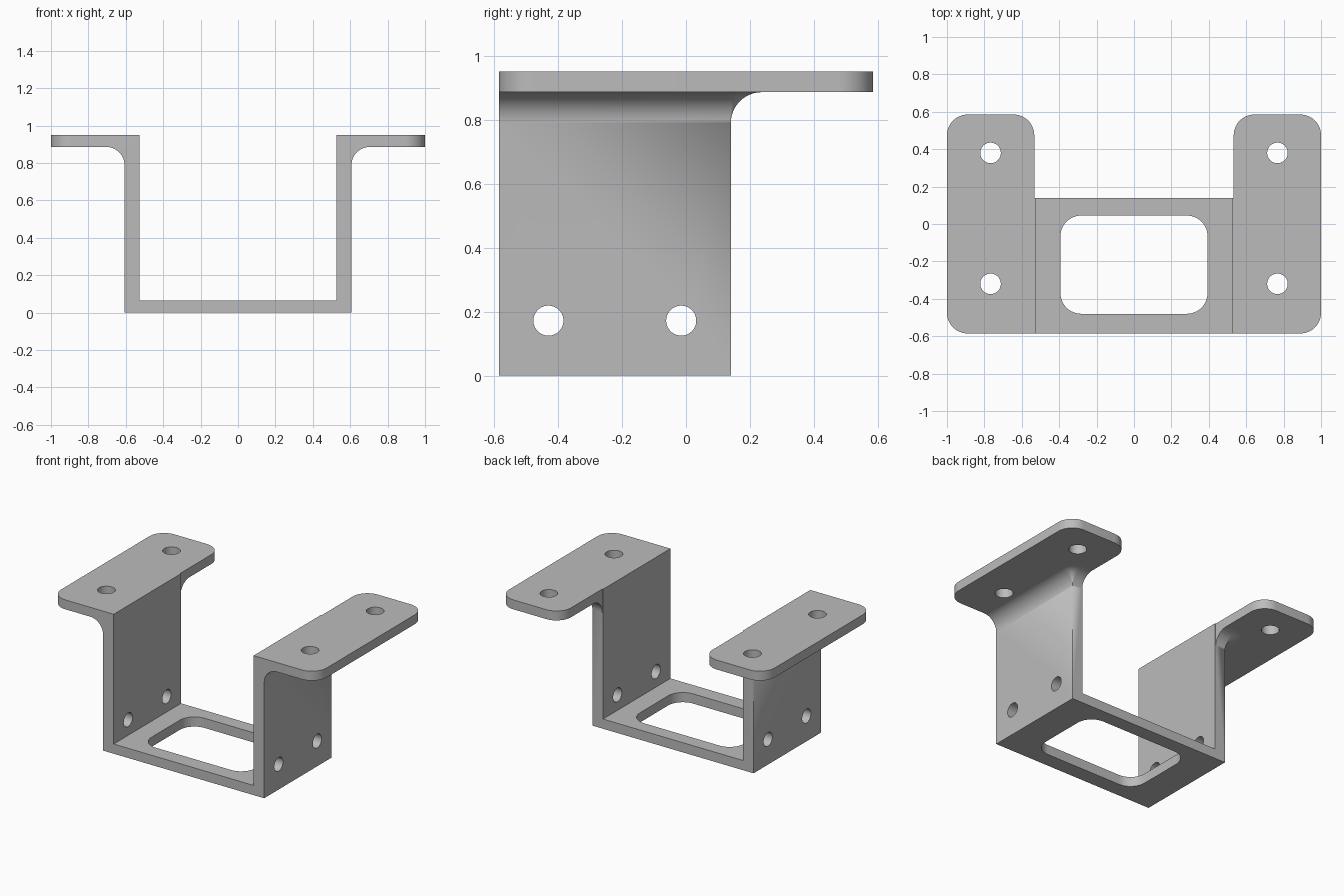
import bpy, bmesh, math
from mathutils import Vector

if "Cube" in bpy.data.objects:
    bpy.data.objects.remove(bpy.data.objects["Cube"])

metal = bpy.data.materials.new("plain grey")
metal.use_nodes = True
GREY = (0.5, 0.5, 0.5, 1)
metal.diffuse_color = GREY
metal.node_tree.nodes["Principled BSDF"].inputs["Base Color"].default_value = GREY

INNER, OUTER, TIP = 0.527, 0.607, 1.0
FRONT, WALL_BACK, BACK = -0.585, 0.14, 0.585
FLOOR, UNDER, TOP = 0.066, 0.886, 0.95
LIP = 0.533          # inner edge of the flange behind the wall
FILLET = 0.097


def arc(cx, cy, r, start, steps=12):
    """Quarter circle, counter-clockwise from start degrees."""
    return [(cx + r * math.cos(math.radians(start + 90 * i / steps)),
             cy + r * math.sin(math.radians(start + 90 * i / steps)))
            for i in range(steps + 1)]


def loft(name, rings):
    """Solid through (outline, height) rings of equal point count."""
    bm = bmesh.new()
    loops = [[bm.verts.new((x, y, z)) for x, y in pts] for pts, z in rings]
    n = len(loops[0])
    bm.faces.new(loops[0][::-1])
    bm.faces.new(loops[-1])
    for a, b in zip(loops, loops[1:]):
        for i in range(n):
            j = (i + 1) % n
            bm.faces.new((a[i], a[j], b[j], b[i]))
    bmesh.ops.remove_doubles(bm, verts=bm.verts, dist=1e-5)
    bmesh.ops.recalc_face_normals(bm, faces=bm.faces)
    mesh = bpy.data.meshes.new(name)
    bm.to_mesh(mesh)
    bm.free()
    mesh.materials.append(metal)
    obj = bpy.data.objects.new(name, mesh)
    bpy.context.collection.objects.link(obj)
    return obj


def mirror_x(obj):
    bm = bmesh.new()
    bm.from_mesh(obj.data)
    for v in bm.verts:
        v.co.x = -v.co.x
    bmesh.ops.reverse_faces(bm, faces=bm.faces)
    bm.to_mesh(obj.data)
    bm.free()


def drill(obj, centre, radius, axis):
    """Cut a round hole through obj along axis."""
    rot = Vector((0, 0, 1)).rotation_difference(Vector(axis)).to_euler()
    bpy.ops.mesh.primitive_cylinder_add(vertices=40, radius=radius, depth=0.3,
                                        location=centre, rotation=rot)
    cut(obj, bpy.context.object)


def cut(obj, cutter):
    mod = obj.modifiers.new("cut", "BOOLEAN")
    mod.operation, mod.solver, mod.object = "DIFFERENCE", "EXACT", cutter
    bpy.context.view_layer.objects.active = obj
    bpy.ops.object.modifier_apply(modifier=mod.name)
    bpy.data.objects.remove(cutter)


def smooth(obj):
    bpy.ops.object.select_all(action="DESELECT")
    obj.select_set(True)
    bpy.context.view_layer.objects.active = obj
    bpy.ops.object.shade_smooth_by_angle(angle=math.radians(30))


def wall_outline(o):
    """Wall footprint grown by o on its outer and rear sides."""
    return ([(INNER, FRONT), (OUTER + o, FRONT)]
            + arc(OUTER, WALL_BACK, o, 0)
            + [(LIP, WALL_BACK + o), (LIP, WALL_BACK), (INNER, WALL_BACK)])


# Floor plate with its rounded rectangular opening
floor = loft("floor_plate", [([(-INNER, FRONT), (INNER, FRONT),
                               (INNER, WALL_BACK), (-INNER, WALL_BACK)], z)
                             for z in (0, FLOOR)])
wx, y0, y1, r = 0.393, -0.48, 0.045, 0.11
window = (arc(wx - r, y1 - r, r, 0) + arc(r - wx, y1 - r, r, 90)
          + arc(r - wx, y0 + r, r, 180) + arc(wx - r, y0 + r, r, 270))
cut(floor, loft("opening_cutter", [(window, -0.1), (window, 0.2)]))
smooth(floor)

for side, s in (("left", 1), ("right", -1)):
    # Upright wall, flaring into the flange through a concave fillet
    rings = [(wall_outline(0), 0)]
    for i in range(13):
        t = math.radians(90 * i / 12)
        rings.append((wall_outline(FILLET * (1 - math.cos(t))),
                      UNDER - FILLET * (1 - math.sin(t))))
    wall = loft(side + "_wall", rings)
    for y in (-0.43, -0.015):
        drill(wall, (0.57, y, 0.172), 0.047, (1, 0, 0))

    # Mounting flange with three rounded corners
    r = 0.11
    outline = ([(INNER, FRONT)] + arc(TIP - r, FRONT + r, r, 270)
               + arc(TIP - r, BACK - r, r, 0) + arc(LIP + r, BACK - r, r, 90)
               + [(LIP, WALL_BACK), (INNER, WALL_BACK)])
    flange = loft(side + "_flange", [(outline, UNDER), (outline, TOP)])
    for y in (-0.32, 0.38):
        drill(flange, (0.767, y, 0.92), 0.055, (0, 0, 1))

    for part in (wall, flange):
        if s < 0:
            mirror_x(part)
        smooth(part)
